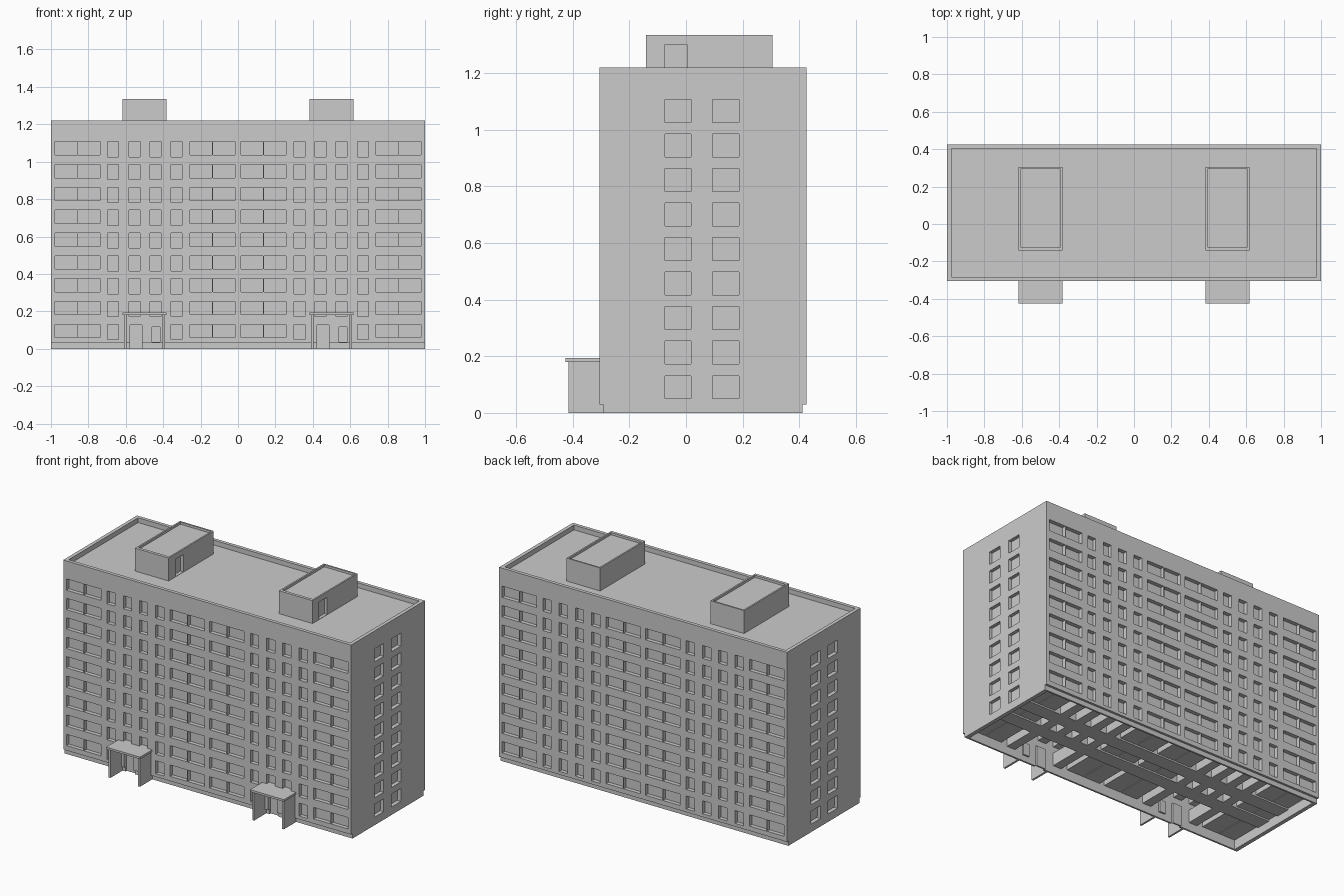
import bpy, bmesh

if "Cube" in bpy.data.objects:
    bpy.data.objects.remove(bpy.data.objects["Cube"], do_unlink=True)

concrete = bpy.data.materials.new("grey_concrete")
concrete.use_nodes = True
GREY = (0.6, 0.6, 0.6, 1)
concrete.diffuse_color = GREY
concrete.node_tree.nodes["Principled BSDF"].inputs["Base Color"].default_value = GREY


def boxes(name, spans):
    """One object made of boxes, each given as (x0, x1, y0, y1, z0, z1)."""
    bm = bmesh.new()
    for x0, x1, y0, y1, z0, z1 in spans:
        made = bmesh.ops.create_cube(bm, size=1)["verts"]
        for v in made:
            v.co.x = x1 if v.co.x > 0 else x0
            v.co.y = y1 if v.co.y > 0 else y0
            v.co.z = z1 if v.co.z > 0 else z0
    mesh = bpy.data.meshes.new(name)
    bm.to_mesh(mesh)
    bm.free()
    mesh.materials.append(concrete)
    obj = bpy.data.objects.new(name, mesh)
    bpy.context.collection.objects.link(obj)
    return obj


def cut(target, name, spans):
    """Carve boxes out of the target, then discard the cutter."""
    cutter = boxes(name, spans)
    cutter.hide_render = True
    bpy.context.view_layer.objects.active = target
    mod = target.modifiers.new(name, "BOOLEAN")
    mod.operation, mod.solver, mod.object = "DIFFERENCE", "EXACT", cutter
    bpy.ops.object.modifier_apply(modifier=mod.name)
    bpy.data.objects.remove(cutter, do_unlink=True)


FRONT, BACK, TOP, WALL = -0.306, 0.426, 1.22, 0.025
PLINTH, PLINTH_INSET = 0.03, 0.014
FLOORS, STOREY, SILL, HEAD = 9, 0.122, 0.05, 0.131
OUT = 0.1

# Window columns (left edge, right edge, sill) for one half, then both halves
half = [(a, a + 0.118, SILL + 0.01) for a in (0.017, 0.139, 0.739, 0.861)]
half += [(c - 0.029, c + 0.029, SILL) for c in (0.329, 0.442, 0.554, 0.668)]
columns = half + [(-b, -a, s) for a, b, s in half]
side_columns = [(-0.075, 0.018), (0.094, 0.187)]

# Openings in the outer walls, and the long window blocks standing behind them
openings, blocks = [], []
for floor in range(FLOORS):
    up = floor * STOREY
    for a, b, sill in columns:
        span = (sill + up, HEAD + up)
        openings.append((a, b, BACK - WALL - 0.01, BACK + OUT, *span))
        at_porch = floor == 0 and 0.4 < abs(a + b) / 2 < 0.6
        if not at_porch:
            openings.append((a, b, FRONT - OUT, FRONT + WALL + 0.01, *span))
        start = 0 if at_porch else FRONT + WALL
        blocks.append((a, b, start, BACK - WALL, *span))
    for a, b in side_columns:
        span = (SILL + up, HEAD + up)
        for s in (-1, 1):
            x = sorted((s * (1 - WALL - 0.01), s * (1 + OUT)))
            openings.append((*x, a, b, *span))
        blocks.append((WALL - 1, 1 - WALL, a, b, *span))

# Porch door and small window, the same way round at both entrances
door_panels = []
for x in (-0.5, 0.5):
    for a, b, z0, z1 in ((-0.077, -0.013, -OUT, 0.128), (0.04, 0.083, 0.037, 0.115)):
        openings.append((x + a, x + b, FRONT - OUT, FRONT + WALL + 0.01, z0, z1))
        door_panels.append((x + a, x + b, FRONT + WALL, FRONT + WALL + 0.01, max(z0, 0), z1))

# Main block: hollow below, set-back plinth front and back, roof tray on top
building = boxes("building_walls", [(-1, 1, FRONT, BACK, 0, TOP)])
cut(building, "hollow_cutter", [(WALL - 1, 1 - WALL, FRONT + WALL, BACK - WALL, -1, 1.165)])
cut(building, "roof_tray_cutter", [(-0.977, 0.977, FRONT + 0.022, BACK - 0.022, 1.19, 2)])
cut(building, "plinth_cutter", [
    (-2, 2, FRONT - OUT, FRONT + PLINTH_INSET, -OUT, PLINTH),
    (-2, 2, BACK - PLINTH_INSET, BACK + OUT, -OUT, PLINTH)])
cut(building, "window_cutter", openings)
boxes("window_blocks", blocks)
boxes("entrance_doors", door_panels)

for side, x in (("right", -0.5), ("left", 0.5)):
    # Rooftop hut with a shallow roof tray and a door recess on its +x side
    hut = boxes(side + "_roof_hut", [(x - 0.117, x + 0.117, -0.141, 0.305, 1.185, 1.334)])
    cut(hut, "hut_tray_cutter", [(x - 0.107, x + 0.107, -0.122, 0.295, 1.32, 2)])
    cut(hut, "hut_door_cutter", [(x + 0.097, x + 0.2, -0.075, 0.004, 1.192, 1.3)])
    # Porch: two side walls under a flat canopy
    boxes(side + "_porch_walls", [
        (x + s * 0.103 - 0.006, x + s * 0.103 + 0.006, -0.415, FRONT + PLINTH_INSET, 0, 0.18)
        for s in (-1, 1)])
    boxes(side + "_porch_canopy", [(x - 0.118, x + 0.118, -0.426, FRONT + WALL, 0.18, 0.193)])
